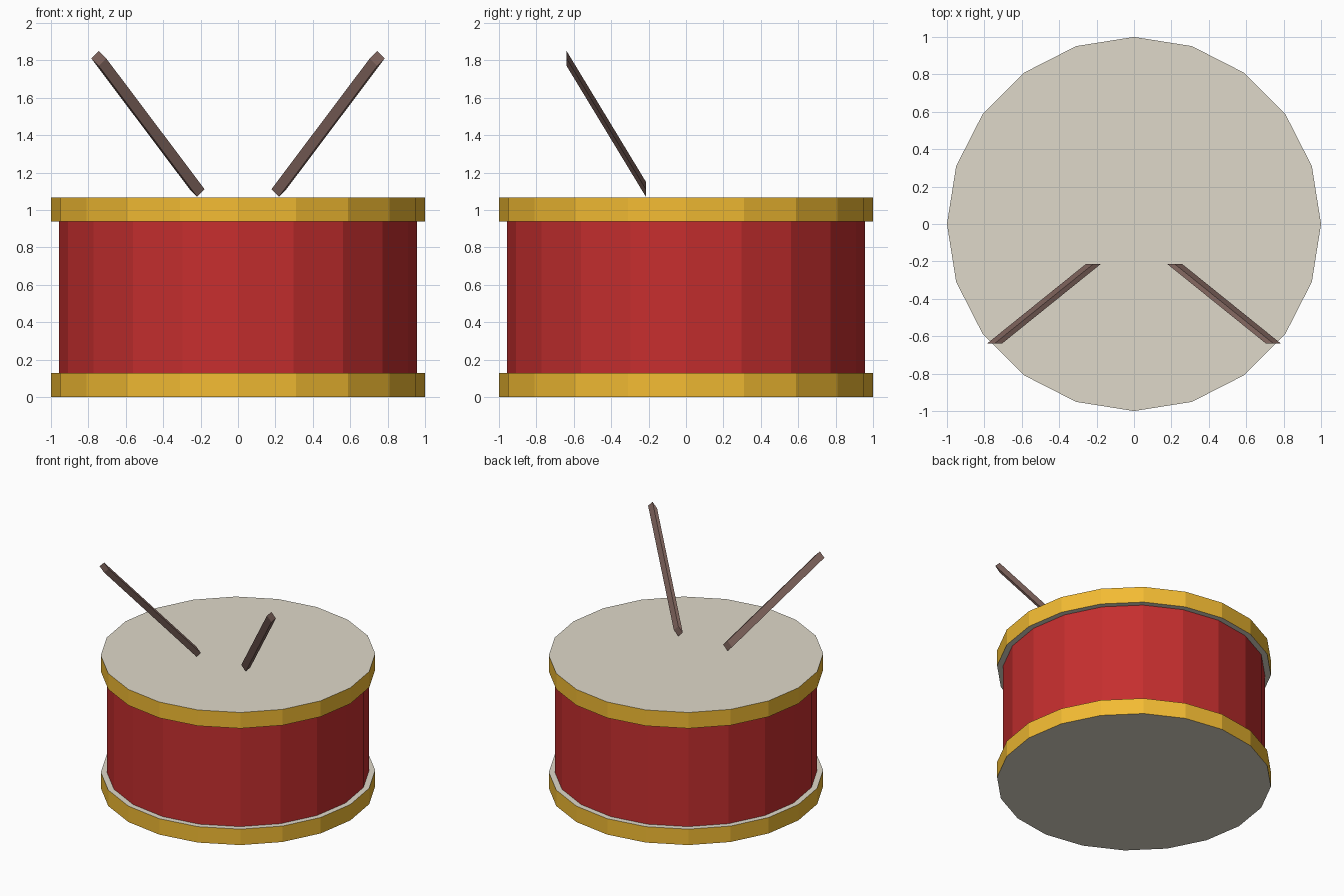
import bpy, bmesh
from mathutils import Matrix, Vector

if "Cube" in bpy.data.objects:
    bpy.data.objects.remove(bpy.data.objects["Cube"])

SIDES = 20


def material(name, srgb):
    mat = bpy.data.materials.new(name)
    mat.diffuse_color = (*[(c / 255) ** 2.2 for c in srgb], 1)
    mat.use_nodes = True
    mat.node_tree.nodes["Principled BSDF"].inputs["Base Color"].default_value = mat.diffuse_color
    return mat


GOLD = material("gold", (242, 186, 54))
RED = material("red", (196, 50, 50))
CREAM = material("cream", (222, 216, 200))
BROWN = material("brown", (130, 103, 96))


def make_object(name, bm, mats):
    mesh = bpy.data.meshes.new(name)
    bm.to_mesh(mesh)
    bm.free()
    for mat in mats:
        mesh.materials.append(mat)
    obj = bpy.data.objects.new(name, mesh)
    bpy.context.collection.objects.link(obj)
    return obj


def cylinder(name, radius, z0, z1, mats, caps=True):
    bm = bmesh.new()
    # First corner lies on the x axis
    ring = bmesh.ops.create_circle(bm, segments=SIDES, radius=radius, cap_ends=True,
                                   matrix=Matrix.Translation((0, 0, z0)))
    geo = bmesh.ops.extrude_face_region(bm, geom=bm.faces[:], use_keep_orig=True)["geom"]
    tops = [v for v in geo if isinstance(v, bmesh.types.BMVert)]
    bmesh.ops.translate(bm, verts=tops, vec=(0, 0, z1 - z0))
    bmesh.ops.recalc_face_normals(bm, faces=bm.faces[:])
    ends = [f for f in bm.faces if len(f.verts) > 4]
    if caps:
        for f in ends:
            f.material_index = 1
    else:
        bmesh.ops.delete(bm, geom=ends, context="FACES_ONLY")
    return make_object(name, bm, mats)


# Drum: red shell between two gold hoops with cream skins
cylinder("bottom_hoop", 1.0, 0.0, 0.128, [GOLD, CREAM])
cylinder("shell", 0.956, 0.128, 0.938, [RED], caps=False)
cylinder("top_hoop", 1.0, 0.938, 1.066, [GOLD, CREAM])

# Drumsticks: diamond section swept obliquely, mirrored across x
tip, butt = Vector((0.219, -0.215, 1.112)), Vector((0.744, -0.638, 1.81))
diamond = [(-0.04, 0), (0, -0.04), (0.04, 0), (0, 0.04)]
bm = bmesh.new()
rings = [[bm.verts.new(end + Vector((x, 0, z))) for x, z in diamond] for end in (tip, butt)]
for i in range(4):
    j = (i + 1) % 4
    bm.faces.new((rings[0][i], rings[0][j], rings[1][j], rings[1][i]))
for ring in rings:
    bm.faces.new(ring)
bmesh.ops.recalc_face_normals(bm, faces=bm.faces[:])
sticks = make_object("drumsticks", bm, [BROWN])
sticks.modifiers.new("Mirror", "MIRROR").use_axis[0] = True
